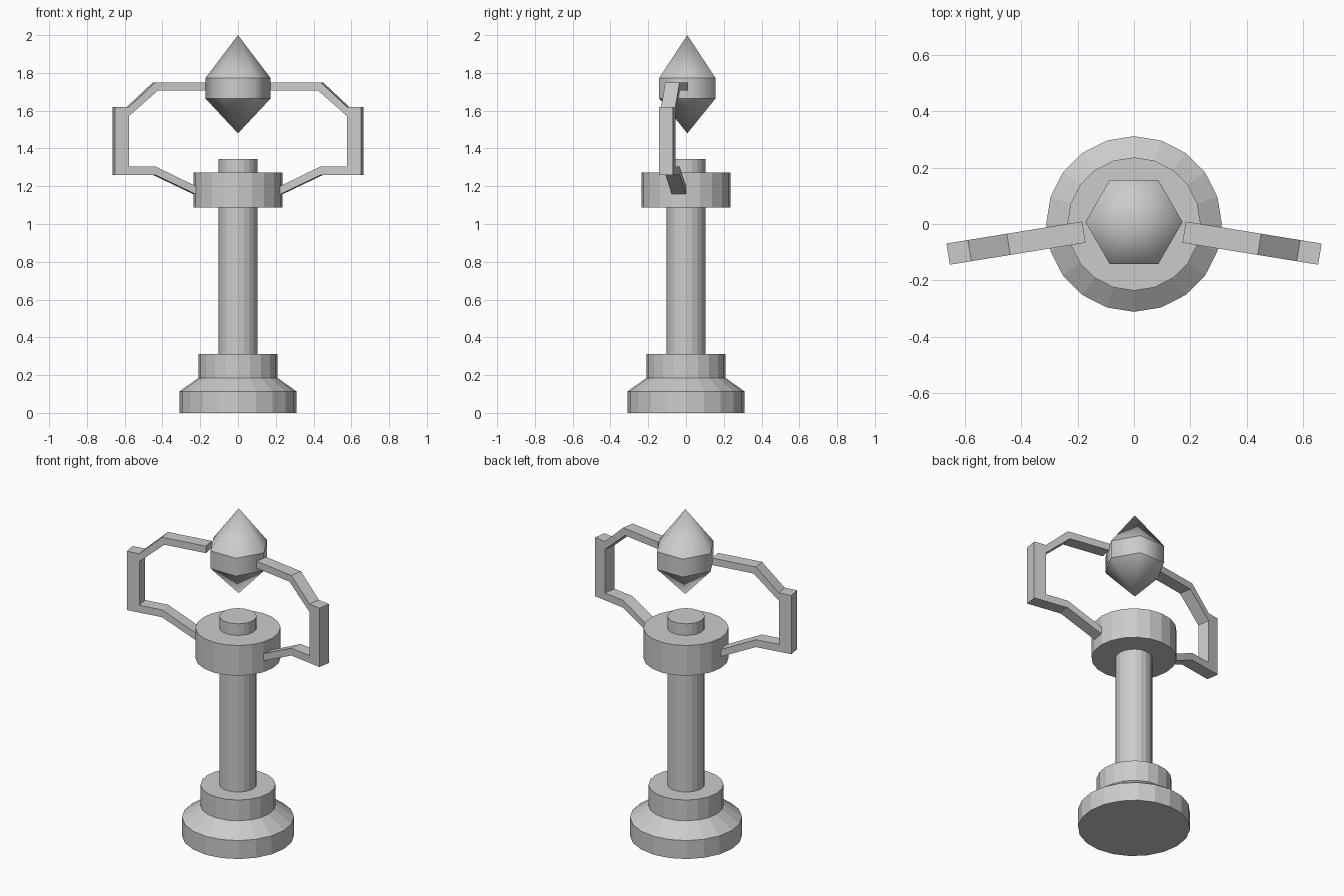
import bpy, bmesh
from math import sin, cos, pi, radians

if "Cube" in bpy.data.objects:
    bpy.data.objects.remove(bpy.data.objects["Cube"])


def finish(name, bm):
    bmesh.ops.recalc_face_normals(bm, faces=bm.faces)
    mesh = bpy.data.meshes.new(name)
    bm.to_mesh(mesh)
    bm.free()
    obj = bpy.data.objects.new(name, mesh)
    bpy.context.collection.objects.link(obj)
    return obj


def lathe(name, profile, sides, y=0.0, smooth=False):
    """Stack rings of (radius, z); radius 0 makes a point, open ends are capped."""
    bm = bmesh.new()
    rings = []
    for r, z in profile:
        n = sides if r else 1
        rings.append([bm.verts.new((r * cos(2 * pi * i / sides),
                                    y + r * sin(2 * pi * i / sides), z)) for i in range(n)])
    for a, b in zip(rings, rings[1:]):
        for i in range(sides):
            j = (i + 1) % sides
            quad = [a[i % len(a)], a[j % len(a)], b[j % len(b)], b[i % len(b)]]
            face = bm.faces.new(list(dict.fromkeys(quad)))
            face.smooth = smooth
    for ring in (rings[0], rings[-1]):
        if len(ring) > 1:
            bm.faces.new(ring)
    # ring edges stay crisp
    for e in bm.edges:
        if abs(e.verts[0].co.z - e.verts[1].co.z) < 1e-5:
            e.smooth = False
    return finish(name, bm)


# Stand
lathe("base", [(0.311, 0), (0.311, 0.113), (0.208, 0.186), (0.208, 0.313)], 20)
lathe("column", [(0.103, 0.313), (0.103, 1.343)], 20)
lathe("collar", [(0.236, 1.087), (0.236, 1.272)], 20)

# Floating six-sided crystal, softly shaded around
lathe("crystal", [(0, 1.48), (0.172, 1.664), (0.172, 1.773), (0, 2.0)], 6, 0.007, True)

# Bent side arms: outline in (radius, z), swung forward and mirrored
outline = [(0.18, 1.75), (0.45, 1.75), (0.59, 1.62), (0.667, 1.62), (0.667, 1.26),
           (0.45, 1.26), (0.2, 1.142), (0.2, 1.185), (0.45, 1.305), (0.59, 1.305),
           (0.59, 1.572), (0.435, 1.707), (0.18, 1.707)]
swing, half = radians(-9.2), 0.038
bm = bmesh.new()
sides = [[bm.verts.new((r * cos(swing) - t * sin(swing),
                        r * sin(swing) + t * cos(swing), z)) for r, z in outline]
         for t in (-half, half)]
for s in sides:
    bm.faces.new(s)
for i in range(len(outline)):
    j = (i + 1) % len(outline)
    bm.faces.new((sides[0][i], sides[0][j], sides[1][j], sides[1][i]))
arms = finish("side_arms", bm)
arms.modifiers.new("mirror", 'MIRROR').use_axis[0] = True
